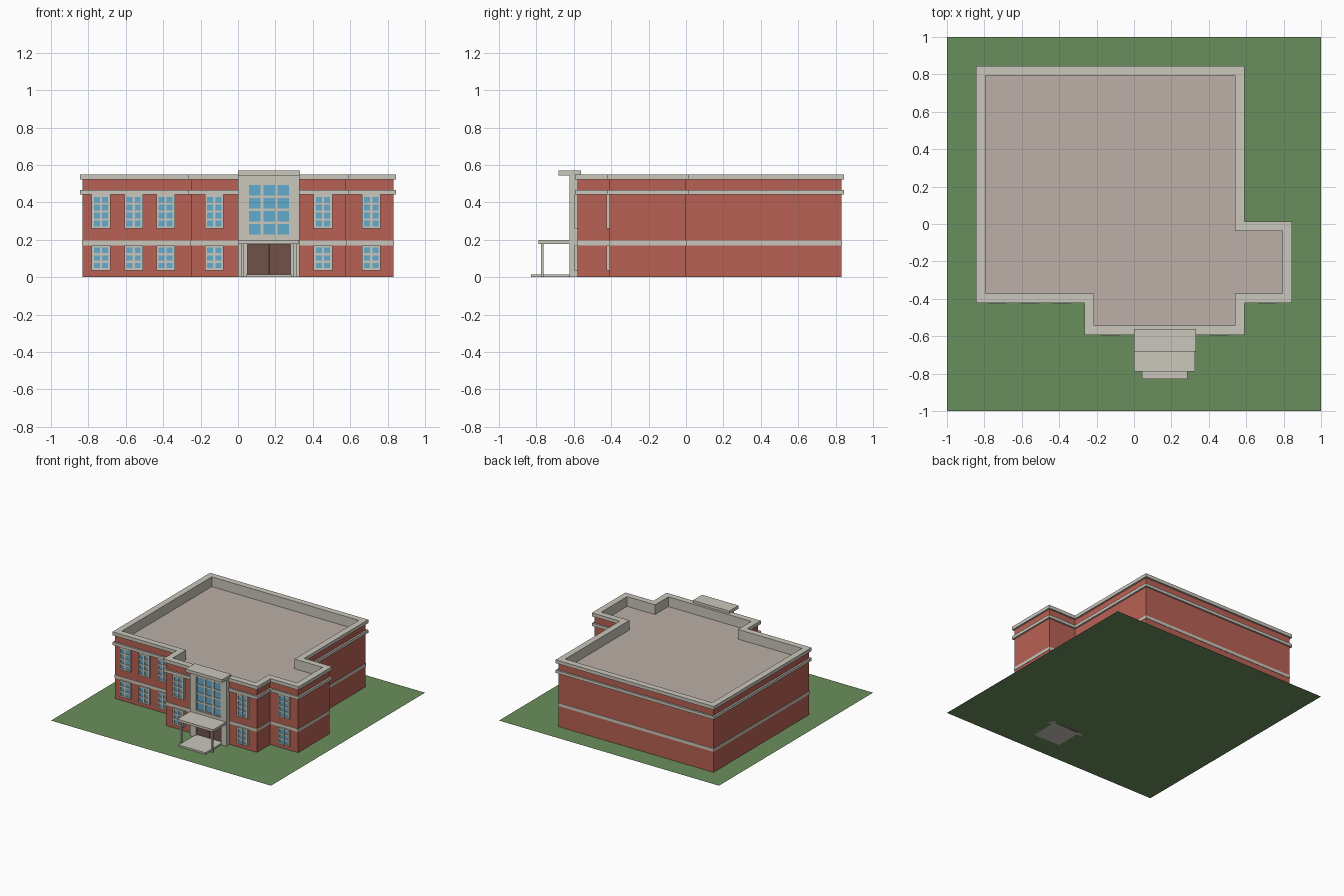
import bpy, bmesh

if "Cube" in bpy.data.objects:
    bpy.data.objects.remove(bpy.data.objects["Cube"])


def material(name, rgb):
    m = bpy.data.materials.new(name)
    lin = [c / 12.92 if c <= 0.04045 else ((c + 0.055) / 1.055) ** 2.4 for c in (v / 255 for v in rgb)]
    m.diffuse_color = (*lin, 1)
    m.use_nodes = True
    m.node_tree.nodes["Principled BSDF"].inputs["Base Color"].default_value = m.diffuse_color
    return m


BRICK = material("brick_red", (184, 97, 84))
STONE = material("pale_stone", (202, 199, 188))
GLASS = material("window_blue", (98, 171, 206))
ROOF = material("roof_taupe", (188, 175, 167))
GRASS = material("grass_green", (106, 143, 93))
DOOR = material("door_brown", (112, 82, 72))
DARK = material("dark_brown", (58, 42, 37))

# wall footprint, counter-clockwise
OUTLINE = [(-0.832, -0.408), (-0.25, -0.408), (-0.25, -0.58), (0.578, -0.58), (0.578, -0.408),
           (0.832, -0.408), (0.832, 0.0), (0.578, 0.0), (0.578, 0.832), (-0.832, 0.832)]


def offset(d):
    """Footprint moved outwards by d."""
    n, out = len(OUTLINE), []
    for i, (x, y) in enumerate(OUTLINE):
        for a, b in ((OUTLINE[i - 1], OUTLINE[i]), (OUTLINE[i], OUTLINE[(i + 1) % n])):
            dx, dy = b[0] - a[0], b[1] - a[1]
            length = abs(dx) + abs(dy)
            x, y = x + d * dy / length, y - d * dx / length
        out.append((x, y))
    return out


def finish(name, bm, mats):
    me = bpy.data.meshes.new(name)
    bm.to_mesh(me)
    bm.free()
    for m in mats:
        me.materials.append(m)
    ob = bpy.data.objects.new(name, me)
    bpy.context.collection.objects.link(ob)
    return ob


def sweep(name, profile, mats, strip_mats=None, closed=True, cap_mat=0):
    """Sweep (offset, z) points round the footprint."""
    bm = bmesh.new()
    loops = [[bm.verts.new((x, y, z)) for x, y in offset(d)] for d, z in profile]
    pairs = list(zip(loops, loops[1:] + loops[:1]))
    if not closed:
        pairs.pop()
    n = len(OUTLINE)
    for k, (a, b) in enumerate(pairs):
        for i in range(n):
            j = (i + 1) % n
            f = bm.faces.new((a[i], a[j], b[j], b[i]))
            f.material_index = strip_mats[k] if strip_mats else 0
    if not closed:
        bm.faces.new(loops[-1]).material_index = cap_mat
    return finish(name, bm, mats)


def band(name, inner, outer, z0, z1):
    sweep(name, [(outer, z0), (outer, z1), (inner, z1), (inner, z0)], [STONE])


def add_box(bm, x0, x1, y0, y1, z0, z1, mat=0):
    vs = bmesh.ops.create_cube(bm, size=1)["verts"]
    for v in vs:
        v.co = (x1 if v.co.x > 0 else x0, y1 if v.co.y > 0 else y0, z1 if v.co.z > 0 else z0)
    for f in vs[0].link_faces[:] + [f for v in vs for f in v.link_faces]:
        f.material_index = mat


def box(name, dims, mat):
    bm = bmesh.new()
    add_box(bm, *dims)
    return finish(name, bm, [mat])


def window(name, x0, x1, z0, z1, wall, cols, rows, bar, depth):
    """Stone grid standing on the wall with a glass plate behind it."""
    bm = bmesh.new()
    add_box(bm, x0 + bar / 2, x1 - bar / 2, wall - depth * 0.65, wall, z0 + bar / 2, z1 - bar / 2, 1)
    for i in range(cols + 1):
        x = x0 + (x1 - x0 - bar) * i / cols
        add_box(bm, x, x + bar, wall - depth, wall, z0, z1)
    for j in range(rows + 1):
        z = z0 + (z1 - z0 - bar) * j / rows
        add_box(bm, x0, x1, wall - depth * 0.97, wall, z, z + bar)
    finish(name, bm, [STONE, GLASS])


# lawn
bm = bmesh.new()
bmesh.ops.create_grid(bm, x_segments=1, y_segments=1, size=1)
finish("lawn", bm, [GRASS])

# brick walls, stone parapet lining and sunken roof
sweep("building_walls", [(0, 0), (0, 0.525), (-0.037, 0.525), (-0.037, 0.47)],
      [BRICK, STONE, ROOF], [0, 1, 1], closed=False, cap_mat=2)
band("lower_band", -0.002, 0.003, 0.17, 0.195)
band("upper_band", -0.002, 0.014, 0.442, 0.466)
band("cornice", -0.037, 0.014, 0.522, 0.55)

# sash windows, two storeys
for i, (x, wall) in enumerate([(-0.733, -0.408), (-0.558, -0.408), (-0.387, -0.408),
                               (-0.127, -0.58), (0.455, -0.58), (0.712, -0.408)]):
    window(f"upper_window_{i}", x - 0.05, x + 0.05, 0.26, 0.442, wall, 2, 4, 0.012, 0.017)
    window(f"lower_window_{i}", x - 0.05, x + 0.05, 0.036, 0.17, wall, 2, 3, 0.012, 0.017)

# entrance bay: stone surround with openings for window and door
bm = bmesh.new()
add_box(bm, 0.0, 0.052, -0.622, -0.57, 0, 0.547)
add_box(bm, 0.28, 0.33, -0.622, -0.57, 0, 0.547)
add_box(bm, 0.052, 0.28, -0.622, -0.57, 0.5, 0.547)
add_box(bm, 0.052, 0.28, -0.622, -0.57, 0.175, 0.222)
finish("entrance_surround", bm, [STONE])
box("entrance_cap", (0.0, 0.332, -0.682, -0.562, 0.545, 0.57), STONE)
window("entrance_window", 0.045, 0.287, 0.215, 0.507, -0.597, 3, 4, 0.014, 0.019)

# double door
box("door", (0.052, 0.28, -0.604, -0.58, 0.0, 0.178), DOOR)
box("door_gap", (0.162, 0.17, -0.608, -0.6, 0.015, 0.175), DARK)

# porch
box("porch_canopy", (0.0, 0.326, -0.788, -0.615, 0.178, 0.198), STONE)
box("porch_step", (0.042, 0.285, -0.83, -0.6, 0.0, 0.014), STONE)
for side, x in (("left", 0.024), ("right", 0.305)):
    box(f"porch_post_{side}", (x - 0.007, x + 0.007, -0.776, -0.762, 0, 0.18), STONE)
